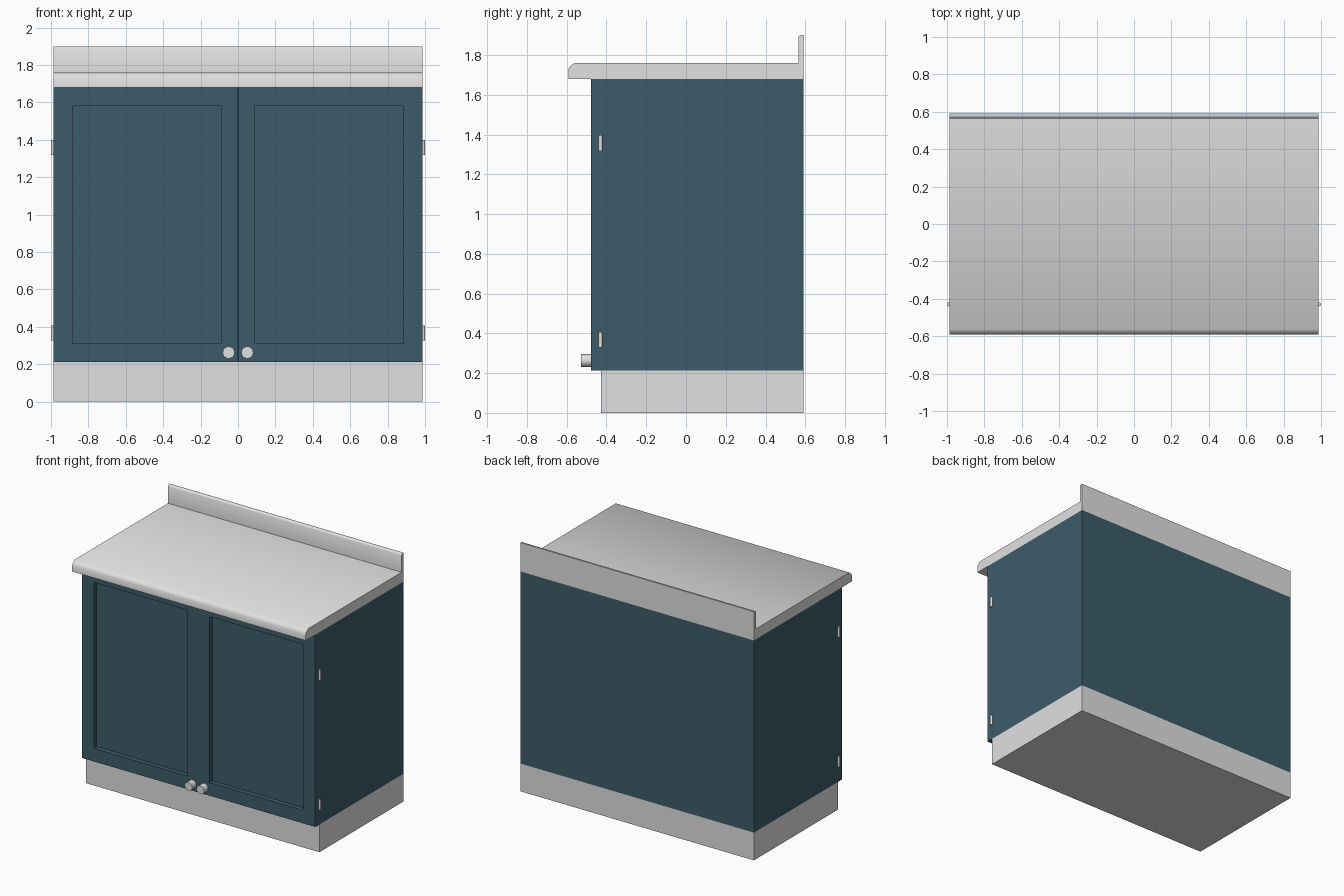
import bpy, bmesh, math
from mathutils import Matrix

if "Cube" in bpy.data.objects:
    bpy.data.objects.remove(bpy.data.objects["Cube"])

W = 0.987  # half width of the cabinet


def material(name, rgb):
    m = bpy.data.materials.new(name)
    m.diffuse_color = (*rgb, 1)
    m.use_nodes = True
    m.node_tree.nodes["Principled BSDF"].inputs["Base Color"].default_value = m.diffuse_color
    return m


TEAL = material("teal_paint", (0.046, 0.107, 0.142))
GREY = material("light_grey", (0.75, 0.75, 0.75))


def finish(name, bm, mat, smooth=None):
    bmesh.ops.recalc_face_normals(bm, faces=bm.faces)
    me = bpy.data.meshes.new(name)
    bm.to_mesh(me)
    bm.free()
    me.materials.append(mat)
    ob = bpy.data.objects.new(name, me)
    bpy.context.collection.objects.link(ob)
    if smooth:
        bpy.ops.object.select_all(action='DESELECT')
        ob.select_set(True)
        bpy.context.view_layer.objects.active = ob
        bpy.ops.object.shade_smooth_by_angle(angle=math.radians(smooth))
    return ob


def box_bm(x, y, z):
    bm = bmesh.new()
    bmesh.ops.create_cube(bm, size=1)
    for v in bm.verts:
        v.co = [r[0] if c < 0 else r[1] for c, r in zip(v.co, (x, y, z))]
    return bm


def cylinder(name, loc, radius, depth, axis, sides, mat):
    bm = bmesh.new()
    rot = Matrix.Rotation(math.pi / 2, 4, 'X') if axis == 'Y' else Matrix()
    bmesh.ops.create_cone(bm, cap_ends=True, segments=sides, radius1=radius,
                          radius2=radius, depth=depth,
                          matrix=Matrix.Translation(loc) @ rot)
    finish(name, bm, mat, 40)


# Plinth and carcass
finish("plinth", box_bm((-W, W), (-0.427, 0.59), (0, 0.212)), GREY)
finish("carcass", box_bm((-W, W), (-0.427, 0.59), (0.212, 1.68)), TEAL)

# Mirrored doors with recessed panels, knobs and hinges
for side, s in (("left", -1), ("right", 1)):
    bm = box_bm(sorted((s * 0.002, s * W)), (-0.477, -0.427), (0.212, 1.68))
    bmesh.ops.recalc_face_normals(bm, faces=bm.faces)
    front = min(bm.faces, key=lambda f: f.calc_center_median().y)
    bmesh.ops.inset_region(bm, faces=[front], thickness=0.1)
    bm.normal_update()
    # Slightly trim the frame so the panel matches its measured edges
    for v in front.verts:
        v.co.x = s * (0.092 if abs(v.co.x) < 0.5 else 0.885)
        v.co.z = 0.312 if v.co.z < 1 else 1.58
    # Sink the panel with straight walls
    ret = bmesh.ops.extrude_discrete_faces(bm, faces=[front])
    for v in ret["faces"][0].verts:
        v.co.y += 0.035
    finish(f"{side}_door", bm, TEAL)

    cylinder(f"{side}_knob", (s * 0.05, -0.5015, 0.263), 0.032, 0.051, 'Y', 20, GREY)
    for level, z in (("lower", 0.368), ("upper", 1.358)):
        cylinder(f"{side}_{level}_hinge", (s * 0.99, -0.43, z), 0.01, 0.08, 'Z', 12, GREY)

# Worktop with rounded front edge and upstand, extruded from its side profile
profile = [(-0.592, 1.68), (-0.592, 1.727), (-0.584, 1.742), (-0.562, 1.76),
           (0.565, 1.76), (0.565, 1.888), (0.569, 1.896), (0.577, 1.90),
           (0.59, 1.90), (0.59, 1.68)]
bm = bmesh.new()
face = bm.faces.new([bm.verts.new((-W, y, z)) for y, z in profile])
ret = bmesh.ops.extrude_face_region(bm, geom=[face])
for v in ret["geom"]:
    if isinstance(v, bmesh.types.BMVert):
        v.co.x = W
finish("worktop", bm, GREY, 50)
